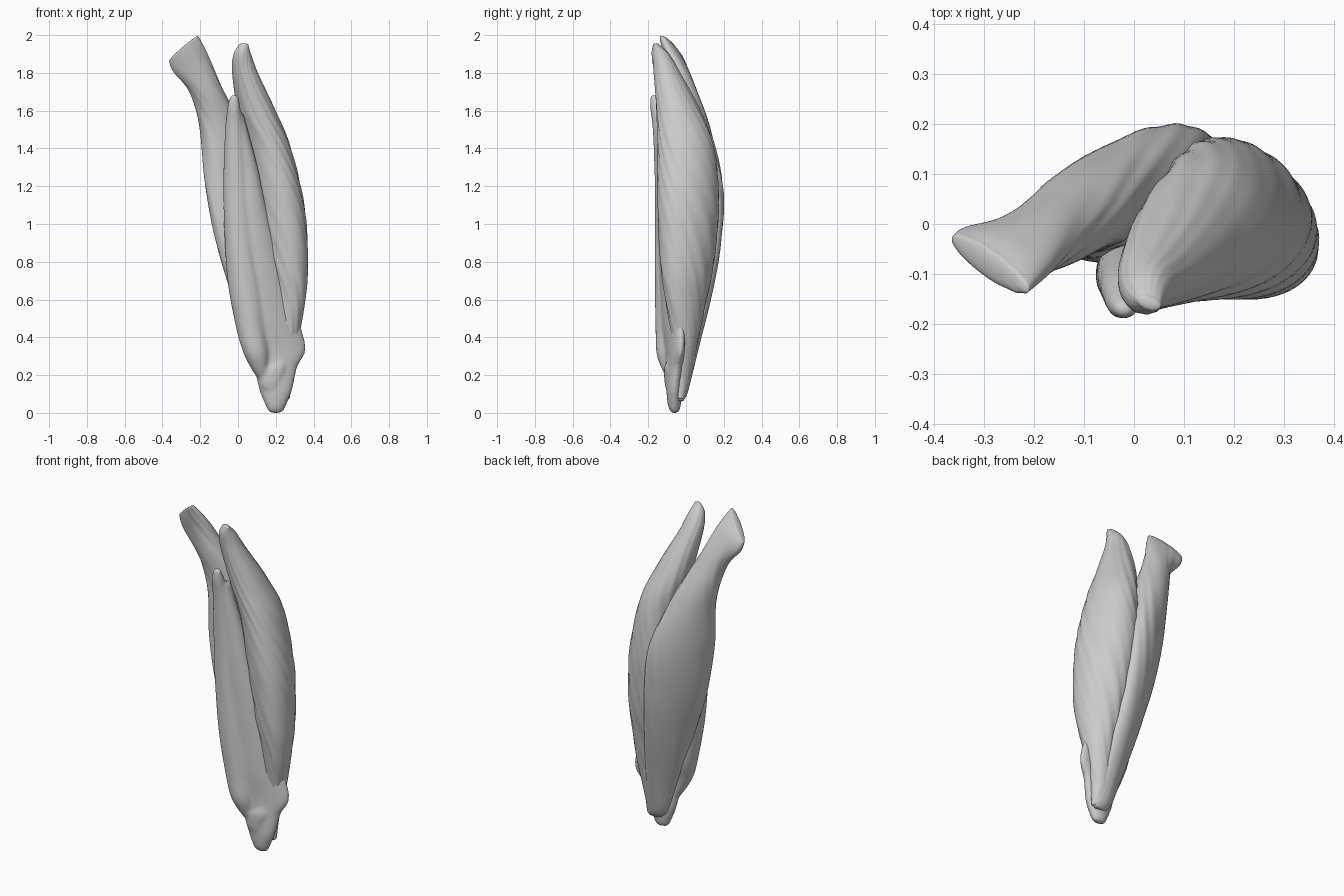
import bpy, bmesh, math

SIDES, STEPS = 72, 9


def catmull(p0, p1, p2, p3, t):
    return [0.5 * (2 * b + (c - a) * t + (2 * a - 5 * b + 4 * c - d) * t * t
                   + (3 * b - a - 3 * c + d) * t ** 3)
            for a, b, c, d in zip(p0, p1, p2, p3)]


def rounded_end(row, up):
    """Extra shrinking sections that dome the end of a loft."""
    z, x, y, a, b, ang, tilt = row
    h = up * min(a, b) * 0.45
    return [[z + h * math.sin(q), x, y, a * math.cos(q), b * math.cos(q), ang, tilt]
            for q in (0.4, 0.8, 1.2, 1.5)]


def muscle(name, rows, groove=0.0, freq=14, slant=20):
    """Loft rows of (z, x, y, half length, half thickness, angle, tilt)."""
    ext = [rows[0]] + rows + [rows[-1]]
    secs = rounded_end(rows[0], 1)[::-1]
    for i in range(len(rows) - 1):
        secs += [catmull(*ext[i:i + 4], k / STEPS) for k in range(STEPS)]
    secs += [list(rows[-1])] + rounded_end(rows[-1], -1)
    bm = bmesh.new()
    rings = []
    for z, cx, cy, a, b, ang, tilt in secs:
        r, ring = math.radians(ang), []
        for j in range(SIDES):
            t = 2 * math.pi * j / SIDES
            # slanted fibre grooves, uneven in strength
            w = math.sin(freq * t + slant * z + 1.5 * math.sin(3 * t + 4 * z))
            k = 1 + groove * w * (0.6 + 0.4 * math.sin(2 * t + 5 * z))
            u, v = a * k * math.cos(t), b * k * math.sin(t)
            dx = u * math.cos(r) - v * math.sin(r)
            dy = u * math.sin(r) + v * math.cos(r)
            ring.append(bm.verts.new((cx + dx, cy + dy, z + tilt * dx)))
        rings.append(ring)
    for p, q in zip(rings, rings[1:]):
        for j in range(SIDES):
            n = (j + 1) % SIDES
            bm.faces.new((p[j], p[n], q[n], q[j]))
    bm.faces.new(rings[0])
    bm.faces.new(rings[-1])
    bmesh.ops.recalc_face_normals(bm, faces=bm.faces)
    me = bpy.data.meshes.new(name)
    bm.to_mesh(me)
    bm.free()
    ob = bpy.data.objects.new(name, me)
    bpy.context.collection.objects.link(ob)
    for poly in me.polygons:
        poly.use_smooth = True
    return ob


# long head: flared slanted top, broad belly at the back left
muscle("long_head", [
    (1.93, -0.288, -0.08, 0.094, 0.026, -36, 0.85),
    (1.87, -0.260, -0.06, 0.094, 0.046, -28, 0.7),
    (1.72, -0.175, -0.02, 0.08, 0.073, 0, 0.3),
    (1.50, -0.09, 0.035, 0.118, 0.09, 28, 0),
    (1.20, -0.02, 0.064, 0.178, 0.096, 37, 0),
    (0.90, 0.03, 0.054, 0.175, 0.09, 40, 0),
    (0.60, 0.092, 0.03, 0.135, 0.075, 38, 0),
    (0.30, 0.16, 0.0, 0.085, 0.05, 25, 0),
    (0.12, 0.20, -0.022, 0.06, 0.034, 10, 0),
    (0.07, 0.22, -0.03, 0.045, 0.02, 10, 0)], 0.018, 9, 14)

# lateral head: thick fibrous belly on the right
muscle("lateral_head", [
    (1.95, 0.030, -0.158, 0.025, 0.014, -20, 0),
    (1.90, 0.023, -0.135, 0.046, 0.046, -30, 0),
    (1.80, 0.037, -0.10, 0.072, 0.067, -60, 0),
    (1.60, 0.098, -0.04, 0.117, 0.1, -74, 0),
    (1.40, 0.162, 0.0, 0.152, 0.116, -74, 0),
    (1.10, 0.210, 0.012, 0.172, 0.128, -60, 0),
    (0.80, 0.243, 0.006, 0.155, 0.112, -55, 0),
    (0.60, 0.255, 0.0, 0.122, 0.086, -50, 0),
    (0.40, 0.25, -0.005, 0.078, 0.066, -45, 0),
    (0.20, 0.235, -0.015, 0.05, 0.042, -30, 0),
    (0.08, 0.25, -0.025, 0.026, 0.018, -20, 0)], 0.02, 13, 28)

# medial head: ridge along the front, deeper towards its lower end
medial = muscle("medial_head", [
    (1.675, -0.02, -0.17, 0.022, 0.018, 0, 0),
    (1.62, -0.022, -0.158, 0.034, 0.032, 0, 0),
    (1.50, -0.018, -0.13, 0.05, 0.046, 0, 0),
    (1.25, -0.008, -0.104, 0.069, 0.062, 0, 0),
    (1.00, 0.004, -0.095, 0.078, 0.07, 0, 0),
    (0.70, 0.035, -0.085, 0.09, 0.08, 0, 0),
    (0.45, 0.07, -0.085, 0.08, 0.076, 0, 0),
    (0.32, 0.095, -0.095, 0.067, 0.062, 0, 0),
    (0.24, 0.115, -0.085, 0.048, 0.046, 0, 0),
    (0.18, 0.14, -0.07, 0.035, 0.03, 0, 0)], 0.01, 8, 14)

# sheet between the heads, slanting back to the right, ending in the lower tendon
sheet = muscle("tendon_sheet", [
    (1.58, 0.0, -0.125, 0.03, 0.04, 0, 0),
    (1.30, 0.04, -0.10, 0.065, 0.052, 5, 0),
    (1.10, 0.065, -0.095, 0.085, 0.055, 10, 0),
    (0.80, 0.12, -0.082, 0.112, 0.054, 16, 0),
    (0.50, 0.18, -0.07, 0.145, 0.046, 18, 0),
    (0.34, 0.212, -0.06, 0.15, 0.04, 14, 0),
    (0.24, 0.2, -0.06, 0.114, 0.044, 8, 0),
    (0.12, 0.2, -0.062, 0.086, 0.042, 0, 0),
    (0.04, 0.20, -0.062, 0.054, 0.034, 0, 0),
    (0.01, 0.20, -0.06, 0.04, 0.024, 0, 0)])

# small raised knob where the tendon attaches
knob = muscle("tendon_knob", [
    (0.27, 0.215, -0.09, 0.03, 0.014, 0, 0),
    (0.23, 0.19, -0.092, 0.06, 0.024, 0, 0),
    (0.15, 0.175, -0.088, 0.055, 0.024, 0, 0),
    (0.09, 0.20, -0.078, 0.04, 0.016, 0, 0)])

# blend ridge, sheet and knob into one soft surface
bpy.ops.object.select_all(action='DESELECT')
for ob in (medial, sheet, knob):
    ob.select_set(True)
bpy.context.view_layer.objects.active = medial
bpy.ops.object.join()
remesh = medial.modifiers.new("blend", 'REMESH')
remesh.mode = 'VOXEL'
remesh.voxel_size = 0.008
remesh.use_smooth_shade = True
smooth = medial.modifiers.new("soften", 'SMOOTH')
smooth.factor = 0.5
smooth.iterations = 10
